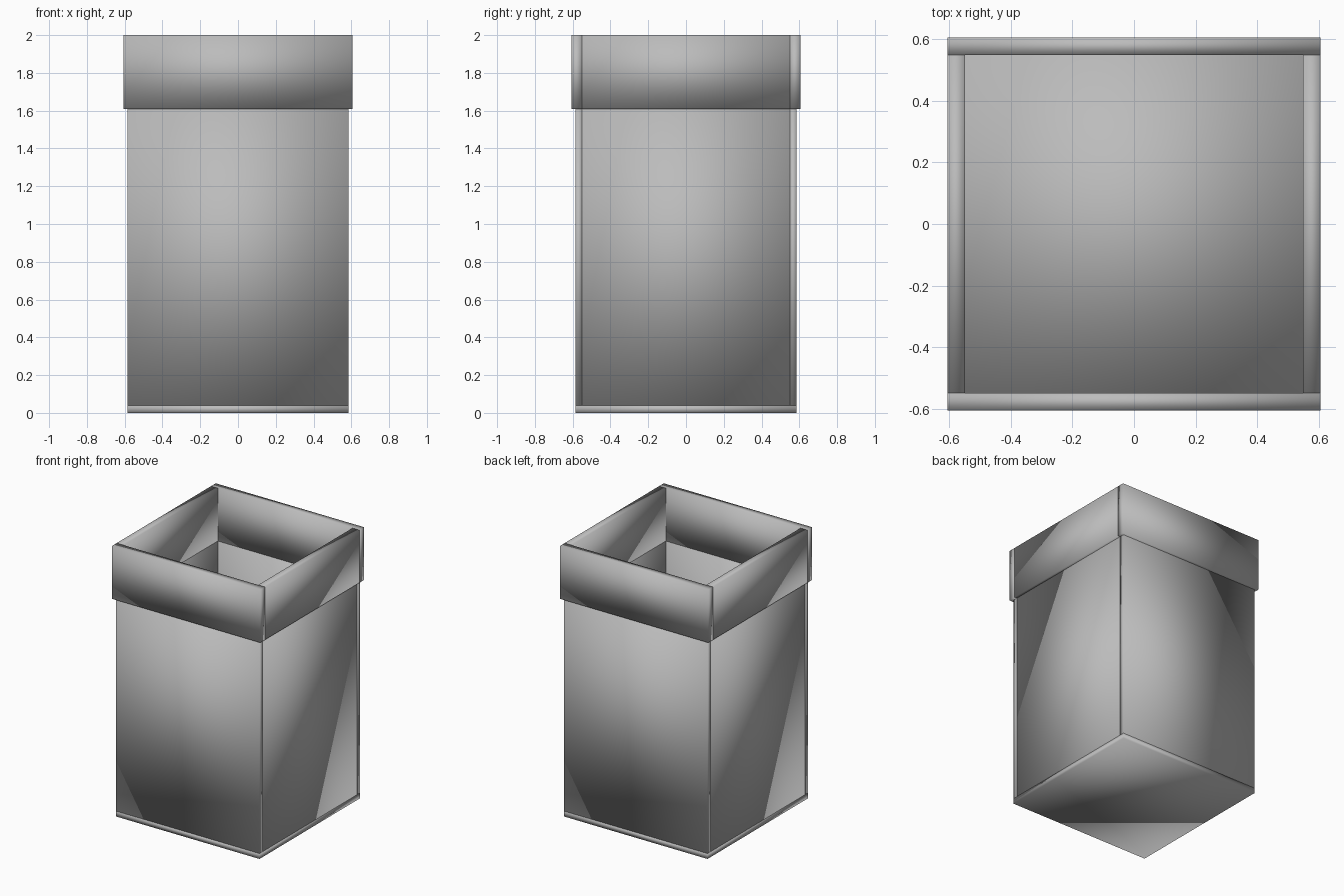
import bpy

cube = bpy.data.objects.get("Cube")
if cube:
    bpy.data.objects.remove(cube, do_unlink=True)

# One plain grey for every board
GREY = (0.5, 0.5, 0.5, 1.0)
grey = bpy.data.materials.new("plain grey")
grey.use_nodes = True
grey.diffuse_color = GREY
grey.node_tree.nodes["Principled BSDF"].inputs["Base Color"].default_value = GREY


def board(name, low, high):
    """Softly shaded board between two opposite corners."""
    bpy.ops.mesh.primitive_cube_add(size=1)
    obj = bpy.context.object
    obj.name = name
    obj.location = [(a + b) / 2 for a, b in zip(low, high)]
    obj.scale = [b - a for a, b in zip(low, high)]
    bpy.ops.object.transform_apply(location=True, rotation=False, scale=True)
    bpy.ops.object.shade_smooth()
    obj.data.materials.append(grey)
    return obj


def wall_ring(prefix, inner, outer, bottom, top):
    """Four boards: front and back run full width, sides fit between them."""
    board(prefix + "_front", (-outer, -outer, bottom), (outer, -inner, top))
    board(prefix + "_back", (-outer, inner, bottom), (outer, outer, top))
    board(prefix + "_left", (inner, -inner, bottom), (outer, inner, top))
    board(prefix + "_right", (-outer, -inner, bottom), (-inner, inner, top))


INNER, BODY, RIM = 0.55, 0.586, 0.606
FLOOR_TOP, RIM_BOTTOM, TOP = 0.04, 1.61, 2.0

# Floor slab, tall body walls and the thicker overhanging rim
board("floor", (-BODY, -BODY, 0), (BODY, BODY, FLOOR_TOP))
wall_ring("wall", INNER, BODY, FLOOR_TOP, RIM_BOTTOM)
wall_ring("rim", INNER, RIM, RIM_BOTTOM, TOP)
